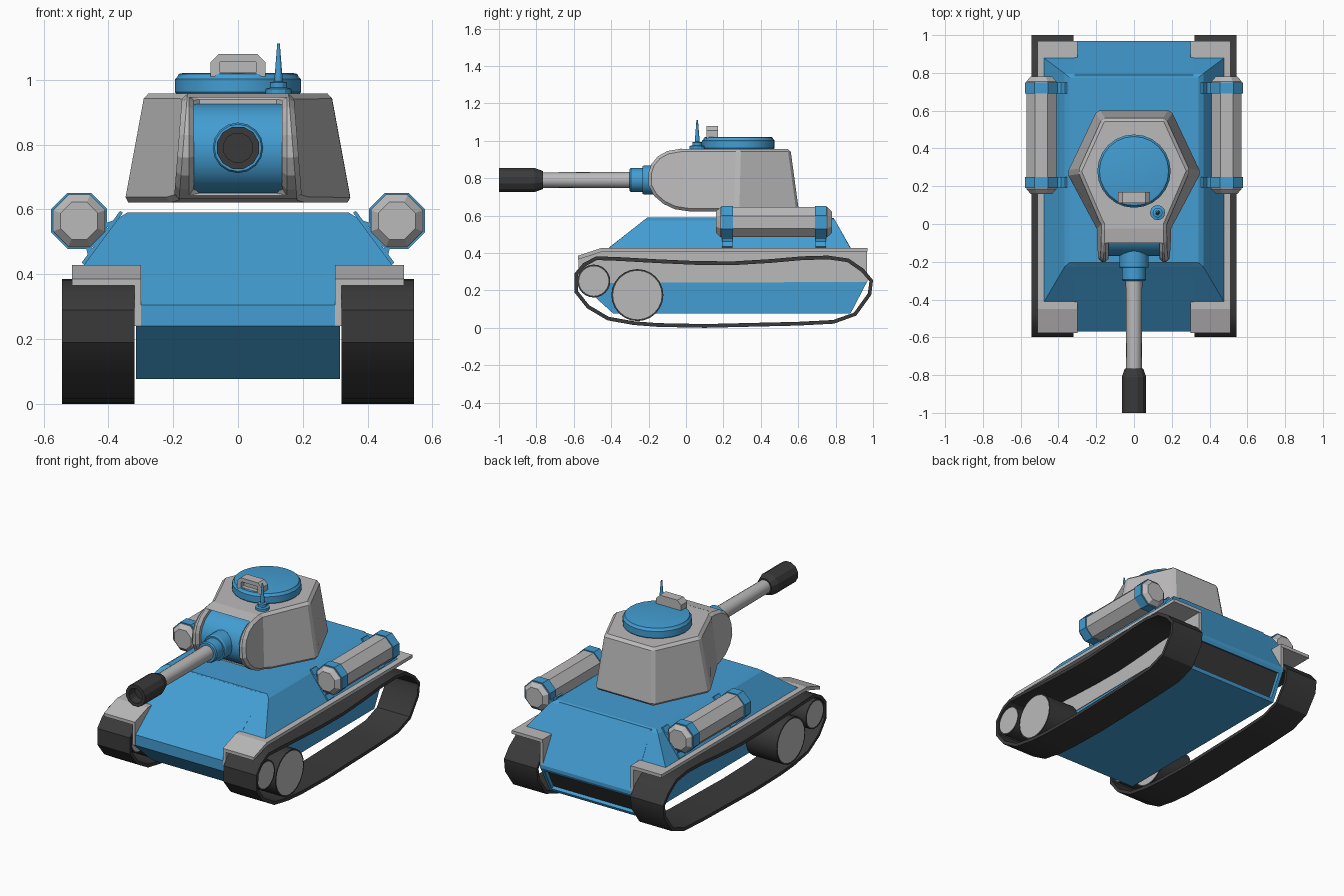
import bpy, bmesh, math
from mathutils import Vector

if "Cube" in bpy.data.objects:
    bpy.data.objects.remove(bpy.data.objects["Cube"])


def material(name, rgb):
    m = bpy.data.materials.new(name)
    m.diffuse_color = (*rgb, 1)
    m.use_nodes = True
    m.node_tree.nodes["Principled BSDF"].inputs["Base Color"].default_value = m.diffuse_color
    return m


BLUE = material("blue_paint", (0.056, 0.34, 0.65))
GREY = material("light_grey", (0.50, 0.49, 0.49))
DARK = material("dark_rubber", (0.042, 0.042, 0.042))


def loft(name, rings, mat, cap_mat=None, looped=False, smooth=None, bevel=0):
    """Skin a list of equal-length point rings; caps the ends unless looped."""
    bm = bmesh.new()
    vs = [[bm.verts.new(p) for p in ring] for ring in rings]
    n = len(vs[0])
    pairs = list(zip(vs, vs[1:])) + ([(vs[-1], vs[0])] if looped else [])
    for a, b in pairs:
        for i in range(n):
            j = (i + 1) % n
            bm.faces.new((a[i], a[j], b[j], b[i]))
    if not looped:
        for ring in (vs[0], vs[-1]):
            bm.faces.new(ring).material_index = 1 if cap_mat else 0
    bmesh.ops.recalc_face_normals(bm, faces=bm.faces)
    me = bpy.data.meshes.new(name)
    bm.to_mesh(me)
    bm.free()
    me.materials.append(mat)
    if cap_mat:
        me.materials.append(cap_mat)
    if smooth:
        me.shade_smooth()
        me.set_sharp_from_angle(angle=math.radians(smooth))
    ob = bpy.data.objects.new(name, me)
    bpy.context.collection.objects.link(ob)
    if bevel:
        add_bevel(ob, bevel)
    return ob


def add_bevel(ob, width):
    b = ob.modifiers.new("bevel", "BEVEL")
    b.width, b.segments, b.limit_method = width, 1, 'ANGLE'
    b.angle_limit = math.radians(35)


def side_prism(name, yz, x0, x1, mat, **kw):
    return loft(name, [[(x, y, z) for y, z in yz] for x in (x0, x1)], mat, **kw)


def lathe(name, profile, axis, origin, segs, mat, turn=0.0, **kw):
    """Revolve (radius, distance) pairs about the axis 'X', 'Y' or 'Z'."""
    rings = []
    for r, h in profile:
        ring = []
        for i in range(segs):
            a = 2 * math.pi * (i + turn) / segs
            c, s = r * math.cos(a), r * math.sin(a)
            p = {'X': (h, c, s), 'Y': (c, h, s), 'Z': (c, s, h)}[axis]
            ring.append(Vector(origin) + Vector(p))
        rings.append(ring)
    return loft(name, rings, mat, **kw)


def boolean(ob, helper, op):
    m = ob.modifiers.new(op.lower(), "BOOLEAN")
    m.object, m.operation, m.solver = helper, op, 'EXACT'
    helper.hide_render = True
    helper.hide_set(True)


def mirrored(half):
    return half + [(-x, y) for x, y in reversed(half)]


# Hull: side profile, with a recessed dark grille in the lower rear plate
hull = side_prism("hull", [(-.57, .305), (-.21, .587), (.79, .587), (.97, .27), (.97, .25),
                           (.88, .077), (-.39, .077), (-.57, .24)], -.315, .315, BLUE)
hull.data.materials.append(DARK)
bm = bmesh.new()
bm.from_mesh(hull.data)
rear = [f for f in bm.faces if f.normal.y > .5 and f.normal.z < -.1]
bmesh.ops.inset_region(bm, faces=rear, thickness=.03, depth=0)
bmesh.ops.inset_region(bm, faces=rear, thickness=.002, depth=-.02)
for f in rear:
    f.material_index = 1
bm.to_mesh(hull.data)
bm.free()

# Sloped upper hull above the fenders
loft("upper_hull", [[(x, y, z) for x, y in mirrored([(w, f), (w, b)])]
                    for z, w, f, b in ((.425, .478, -.415, .88), (.575, .367, -.226, .797),
                                       (.59, .342, -.205, .775))], BLUE)

# Turret: six-sided shell trimmed by a rounded side profile, slotted for the mantlet
plan_low = mirrored([(.20, -.25), (.20, -.03), (.36, .27), (.20, .607)])
plan_top = mirrored([(.17, -.25), (.17, .0), (.29, .28), (.165, .555)])
turret = loft("turret", [[(x, y, .60) for x, y in plan_low],
                         [(x, y, .98) for x, y in plan_top]], GREY)
trim = side_prism("turret_trim_helper",
                  [(-.20, .76), (-.20, .83), (-.185, .875), (-.15, .917), (-.10, .945), (-.03, .957),
                   (.8, .957), (.8, .622), (.02, .622), (-.06, .634), (-.12, .662), (-.17, .705)],
                  -.6, .6, GREY)
slot = side_prism("mantlet_slot_helper", [(-.5, .65), (-.04, .65), (-.04, 1.2), (-.5, 1.2)],
                  -.135, .135, GREY)
boolean(turret, trim, 'INTERSECT')
boolean(turret, slot, 'DIFFERENCE')
add_bevel(turret, .016)

# Mantlet, gun collars, barrel and hollow muzzle
lathe("mantlet", [(.14, -.137), (.14, .137)], 'X', (0, -.03, .787), 24, BLUE, smooth=30)
GUN = (0, 0, .79)
lathe("gun_collar", [(.078, -.12), (.078, -.225), (.073, -.233), (.064, -.233), (.064, -.295),
                     (.058, -.302)], 'Y', GUN, 16, BLUE, smooth=30)
lathe("barrel", [(.044, -.28), (.041, -.80)], 'Y', GUN, 16, GREY, smooth=30)
lathe("muzzle", [(.05, -.765), (.067, -.81), (.067, -1.0), (.046, -1.0), (.046, -.94)],
      'Y', GUN, 12, DARK, turn=.5)

# Cupola and hatch lid
lathe("cupola", [(.185, .95), (.194, .962), (.194, 1.002), (.187, 1.008), (.183, 1.018),
                 (.168, 1.021)], 'Z', (0, .28, 0), 24, BLUE, smooth=30)


# Periscope with a recessed front window
def periscope(name, y0, y1, w, top, mat):
    xz = mirrored([(w, 1.01), (w, top - .025), (w - .025, top)])
    return loft(name, [[(x, y, z) for x, z in xz] for y in (y0, y1)], mat)


scope = periscope("periscope", .11, .17, .085, 1.079, GREY)
window = loft("periscope_window_helper", [[(x, y, z) for x, z in mirrored([(.055, 1.022), (.055, 1.055)])]
                                          for y in (.09, .135)], GREY)
boolean(scope, window, 'DIFFERENCE')

# Antenna
lathe("antenna", [(.04, .95), (.04, .972), (.026, .976), (.026, .992), (.012, .995), (.012, 1.01),
                  (.004, 1.112)], 'Z', (.125, .06, 0), 12, BLUE)

# Track outline and its inward offset
outline = [Vector(p) for p in [
    (-.597, .19), (-.597, .29), (-.55, .345), (-.48, .382), (-.36, .378), (-.15, .366), (.05, .357),
    (.25, .355), (.45, .367), (.62, .382), (.76, .386), (.87, .37), (.95, .315), (1.0, .255),
    (.99, .175), (.91, .065), (.79, .022), (.6, .012), (.1, .0), (-.15, .005), (-.28, .015),
    (-.42, .04), (-.53, .105)]]
inner = []
for i, p in enumerate(outline):
    t = (outline[(i + 1) % len(outline)] - outline[i - 1]).normalized()
    inner.append(p + Vector((t.y, -t.x)) * .02)

for s, side in ((-1, "left"), (1, "right")):
    # Track band
    loft(side + "_track", [[(s * x, p.x, p.y) for p in line] for line, x in
                           ((outline, .32), (outline, .543), (inner, .543), (inner, .32))],
         DARK, looped=True, smooth=30)
    # Road wheels: dark rims, grey faces
    for label, y, z, r in (("drive_wheel", -.493, .25, .088), ("road_wheel", -.26, .175, .139)):
        lathe(f"{side}_{label}", [(r - .009, s * .325), (r, s * .325), (r, s * .535), (r - .009, s * .535)],
              'X', (0, y, z), 24, DARK, cap_mat=GREY, smooth=30)
    # Fender sheet and inner side plate
    side_prism(side + "_fender", [(-.577, .365), (-.577, .385), (-.45, .428), (.97, .428), (.97, .408),
                                  (-.45, .406)], s * .30, s * .512, GREY)
    side_prism(side + "_side_plate", [(-.574, .24), (-.574, .375), (-.45, .415), (.968, .415), (.968, .245)],
               s * .30, s * .319, GREY)
    # Fuel canister with two straps and brackets down to the hull
    C = (s * .49, 0, .565)
    lathe(side + "_canister", [(.062, .16), (.087, .185), (.087, .755), (.062, .78)], 'Y', C, 8, GREY, turn=.5)
    for k, y in enumerate((.22, .72)):
        lathe(f"{side}_strap_{k}", [(.0935, y - .03), (.0935, y + .03)], 'Y', C, 8, BLUE, turn=.5)
        for label, xz in (("bracket", [(.355, .59), (.364, .595), (.482, .436), (.474, .428)]),
                          ("upper_tab", [(.375, .568), (.388, .565), (.408, .558), (.408, .545), (.392, .545)]),
                          ("lower_tab", [(.448, .472), (.462, .455), (.470, .487), (.452, .487)])):
            loft(f"{side}_{label}_{k}", [[(s * x, yy, z) for x, z in xz] for yy in (y - .028, y + .028)], BLUE)
